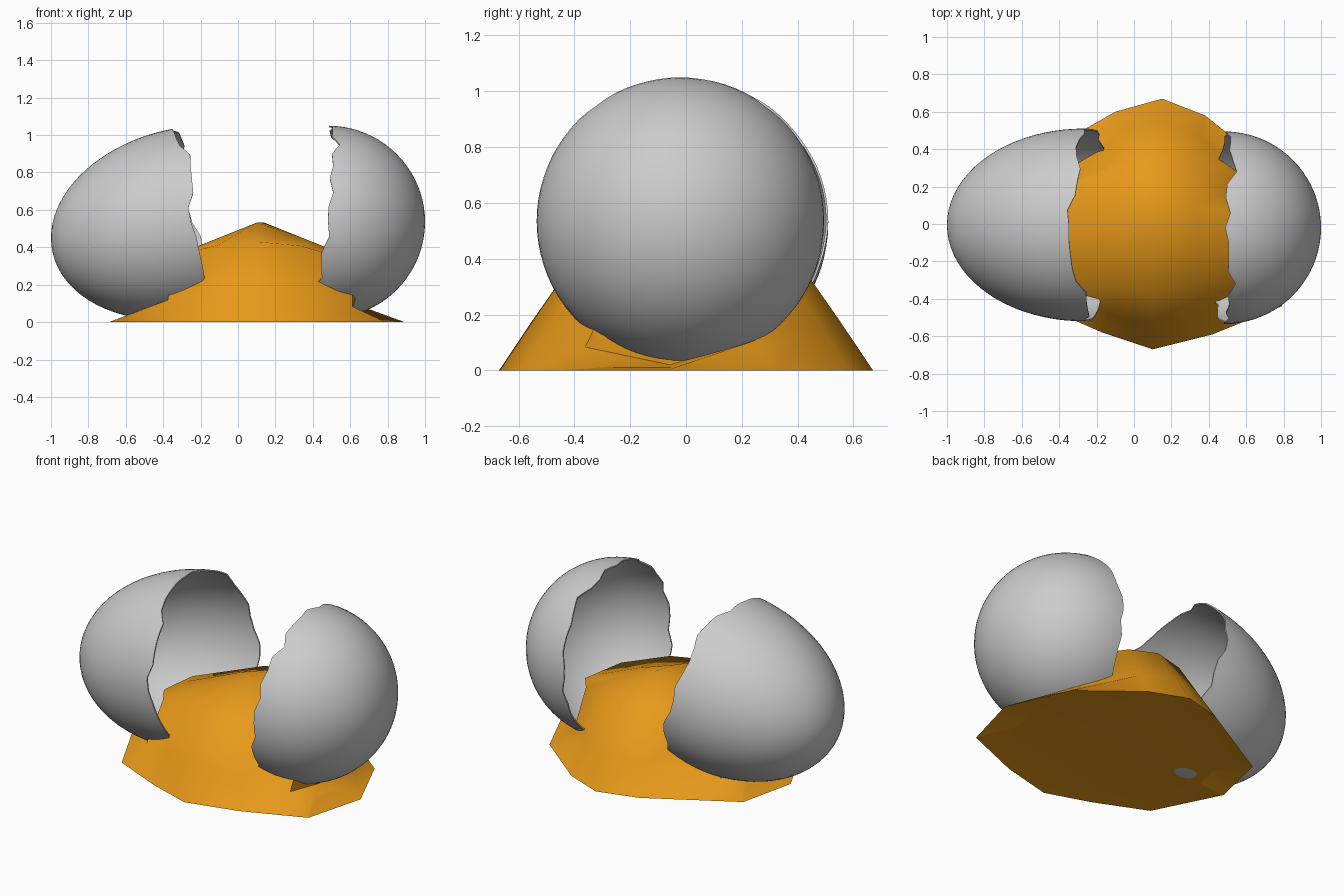
import bpy, bmesh, math, random

if "Cube" in bpy.data.objects:
    bpy.data.objects.remove(bpy.data.objects["Cube"])

random.seed(4)
TAU = 2 * math.pi
SEG, RINGS = 80, 20


def make_object(name, bm):
    me = bpy.data.meshes.new(name)
    bm.to_mesh(me)
    bm.free()
    ob = bpy.data.objects.new(name, me)
    bpy.context.collection.objects.link(ob)
    bpy.ops.object.select_all(action='DESELECT')
    ob.select_set(True)
    bpy.context.view_layer.objects.active = ob
    return ob


def lerp_loop(values, a):
    """Value at angle a from a list spread evenly round the circle."""
    f = (a / TAU * len(values)) % len(values)
    i = int(f)
    return values[i] + (values[(i + 1) % len(values)] - values[i]) * (f - i)


def egg_shell(name, side, cx, length, radius, cut, yc, zc):
    """Half an egg: elliptical profile turned about x, up to a broken edge."""
    jag = [random.uniform(-0.028, 0.028) for _ in range(40)]
    bm = bmesh.new()
    tip_x = cx + side * length
    tip = bm.verts.new((tip_x, yc, zc(tip_x)))
    cols = []
    for s in range(SEG):
        a = TAU * s / SEG
        edge_x = lerp_loop(cut, a) + lerp_loop(jag, a)
        end = math.acos(max(-1, min(1, (edge_x - cx) * side / length)))
        col = []
        for r in range(1, RINGS + 1):
            p = end * r / RINGS
            x = cx + side * length * math.cos(p)
            rad = radius * math.sin(p)
            col.append(bm.verts.new((x, yc + rad * math.cos(a), zc(x) + rad * math.sin(a))))
        cols.append(col)
    for s in range(SEG):
        c0, c1 = cols[s], cols[(s + 1) % SEG]
        bm.faces.new((tip, c0[0], c1[0]))
        for r in range(RINGS - 1):
            bm.faces.new((c0[r], c0[r + 1], c1[r + 1], c1[r]))
    bmesh.ops.recalc_face_normals(bm, faces=bm.faces)
    # the open shell must face outwards before it gets its thickness
    f = tip.link_faces[0]
    f.normal_update()
    if f.normal.x * side < 0:
        bmesh.ops.reverse_faces(bm, faces=bm.faces)
    ob = make_object(name, bm)
    mod = ob.modifiers.new("thickness", 'SOLIDIFY')
    mod.thickness = 0.008
    mod.offset = -1
    bpy.ops.object.modifier_apply(modifier=mod.name)
    bpy.ops.object.shade_smooth_by_angle(angle=math.radians(35))


# Shell halves (cut positions: back, upper back, top, upper front, front, low front, bottom, low back)
egg_shell("pointed_shell_half", -1, -0.27, 0.73, 0.515,
          [-0.23, -0.30, -0.35, -0.28, -0.24, -0.19, -0.19, -0.17],
          -0.005, lambda x: 0.45 + 0.11 * (x + 1))
egg_shell("round_shell_half", 1, 0.48, 0.52, 0.515,
          [0.49, 0.54, 0.50, 0.52, 0.49, 0.41, 0.38, 0.44],
          -0.02, lambda x: 0.535)

# Orange low mound: rings derived from the ground outline
outline = [(0.10, -0.67), (0.42, -0.59), (0.79, -0.44), (0.89, -0.07), (0.72, 0.31),
           (0.38, 0.58), (0.15, 0.67), (-0.10, 0.60), (-0.61, 0.31), (-0.69, -0.04),
           (-0.49, -0.44), (-0.17, -0.58)]


def ring_points(x, y):
    d = x - 0.1
    e = (d / 0.79) ** 2
    crest_x = 0.1 + 0.72 * d
    return [(0.1 + 0.85 * d, 0.82 * y, 0.012),          # underside
            (x, y, 0),                                  # ground edge
            (0.1 + d * (0.88 - 0.24 * e * e), 0.82 * y, 0.18 - 0.1 * e - 0.06 * e ** 4),
            (0.1 + 0.75 * d, 0.56 * y, 0.43 - 0.14 * e),  # shoulder
            (crest_x, 0.04 + 0.1 * y, 0.54 - 0.4 * abs(crest_x - 0.12))]


bm = bmesh.new()
cols = [[bm.verts.new(p) for p in ring_points(x, y)] for x, y in outline]
n = len(cols)
for i in range(n):
    a, b = cols[i], cols[(i + 1) % n]
    for r in range(4):
        bm.faces.new((a[r], b[r], b[r + 1], a[r + 1]))
# close the crest and the underside
caps = [bm.faces.new([c[4] for c in cols]), bm.faces.new([c[0] for c in reversed(cols)])]
bmesh.ops.triangulate(bm, faces=caps)
bmesh.ops.recalc_face_normals(bm, faces=bm.faces)
mound = make_object("yolk_mound", bm)
bpy.ops.object.shade_smooth_by_angle(angle=math.radians(50))
mat = bpy.data.materials.new("orange")
mat.diffuse_color = (0.80, 0.32, 0.01, 1)
mat.use_nodes = True
mat.node_tree.nodes["Principled BSDF"].inputs["Base Color"].default_value = mat.diffuse_color
mound.data.materials.append(mat)
